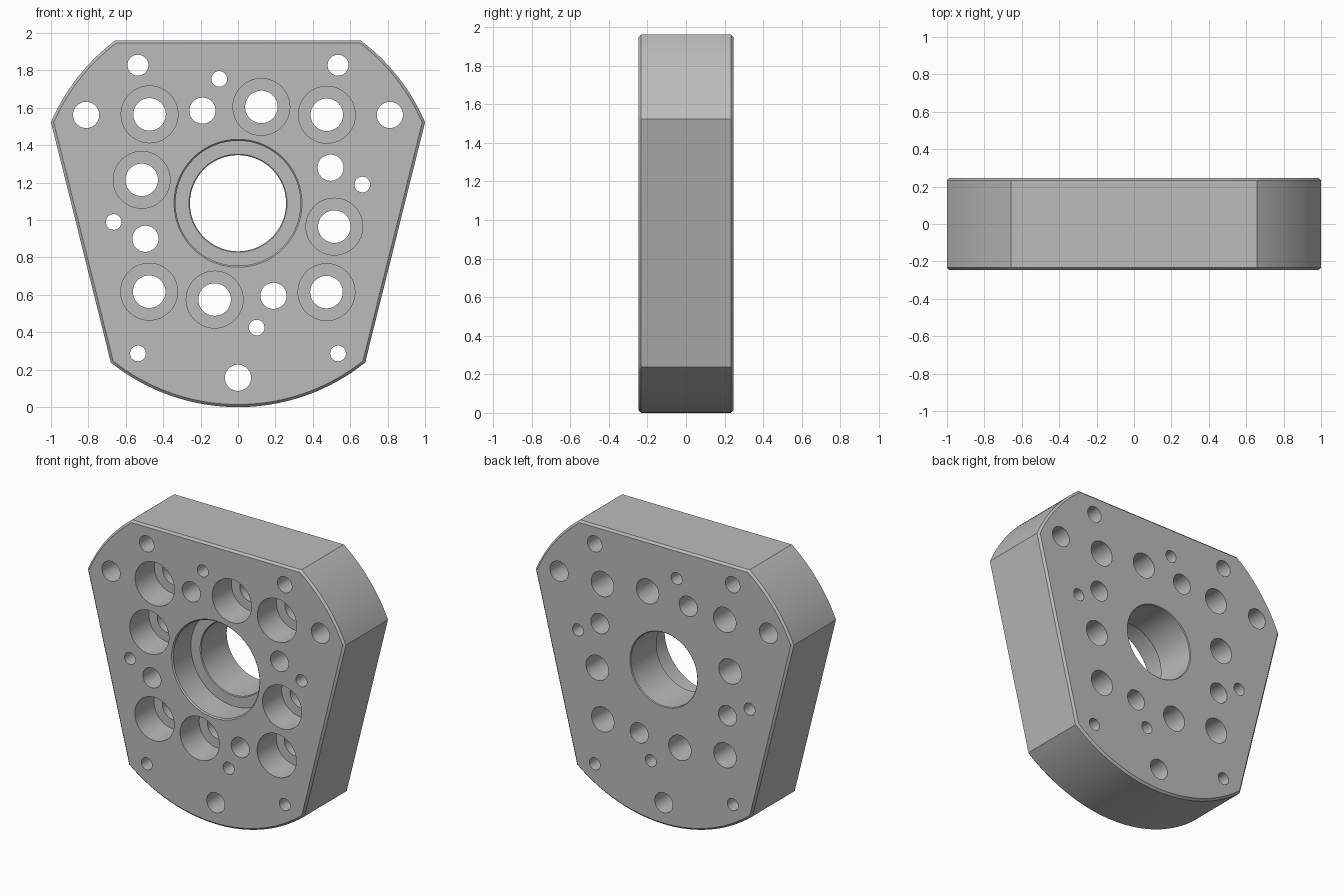
import bpy, bmesh, math

if "Cube" in bpy.data.objects:
    bpy.data.objects.remove(bpy.data.objects["Cube"], do_unlink=True)

HALF = 0.247       # half thickness of the plate
R = 1.09           # outer radius, also the height of the centre
OUT = 0.3          # cutters reach past both faces


def make_object(name, bm):
    bmesh.ops.recalc_face_normals(bm, faces=bm.faces[:])
    mesh = bpy.data.meshes.new(name)
    bm.to_mesh(mesh)
    bm.free()
    obj = bpy.data.objects.new(name, mesh)
    bpy.context.collection.objects.link(obj)
    return obj


def arc(start, end, steps=24):
    """Points on the outer circle between two angles."""
    return [(R * math.cos(a), R + R * math.sin(a))
            for a in (start + (end - start) * i / steps for i in range(steps + 1))]


def lathe(bm, x, z, profile, segments=48):
    """Closed turned solid along y from (y, radius) pairs."""
    rings = []
    for y, r in profile:
        rings.append([bm.verts.new((x + r * math.cos(t), y, z + r * math.sin(t)))
                      for t in (math.tau * i / segments for i in range(segments))])
    for a, b in zip(rings, rings[1:]):
        for i in range(segments):
            j = (i + 1) % segments
            bm.faces.new((a[i], a[j], b[j], b[i]))
    bm.faces.new(rings[0])
    bm.faces.new(rings[-1])


# Plate outline: a disc trimmed flat at the top and along two slanted sides
top = math.asin(0.87 / R)
shoulder = math.acos(1.0 / R)
foot = -math.acos(0.68 / R)
outline = (arc(shoulder, top) + arc(math.pi - top, math.pi - shoulder)
           + arc(math.pi - foot, math.tau + foot, 48))

bm = bmesh.new()
front = bm.faces.new([bm.verts.new((x, -HALF, z)) for x, z in outline])
extruded = bmesh.ops.extrude_face_region(bm, geom=[front], use_keep_orig=True)["geom"]
for v in extruded:
    if isinstance(v, bmesh.types.BMVert):
        v.co.y = HALF
bmesh.ops.recalc_face_normals(bm, faces=bm.faces[:])

# Chamfered rims on both faces
rims = [e for e in bm.edges if abs(e.verts[0].co.y - e.verts[1].co.y) < 0.001]
bmesh.ops.bevel(bm, geom=rims, offset=0.014, offset_type='OFFSET',
                segments=1, profile=0.5, affect='EDGES')
plate = make_object("mounting_plate", bm)

# Hole cutters
bm = bmesh.new()


def drill(x, dz, r):
    lathe(bm, x, R + dz, [(-OUT, r), (OUT, r)])


def counterbore(x, dz):
    floor = -0.035
    lathe(bm, x, R + dz, [(-OUT, 0.152), (floor, 0.152), (floor, 0.087), (OUT, 0.087)])


# Stepped centre bore with fine chamfers
lathe(bm, 0, R, [(-OUT, 0.342), (-HALF, 0.342), (-HALF + 0.008, 0.334),
                 (-0.045, 0.334), (-0.045, 0.262), (-0.04, 0.257),
                 (HALF - 0.005, 0.257), (HALF, 0.262), (OUT, 0.262)], 96)

# Pattern repeated at every quarter turn
for turn in range(4):
    c, s = [(1, 0), (0, 1), (-1, 0), (0, -1)][turn]
    def spin(x, z):
        return x * c - z * s, x * s + z * c
    counterbore(*spin(0.475, 0.473))
    counterbore(*spin(0.125, 0.515))
    drill(*spin(-0.19, 0.495), 0.07)
    drill(*spin(-0.1, 0.665), 0.042)

# Mirrored rim holes
for side in (-1, 1):
    drill(side * 0.535, 0.738, 0.056)
    drill(side * 0.812, 0.472, 0.07)
    drill(side * 0.535, -0.803, 0.042)
drill(0, -0.933, 0.07)
cutter = make_object("hole_cutter", bm)
cutter.hide_render = True

cut = plate.modifiers.new("holes", 'BOOLEAN')
cut.operation = 'DIFFERENCE'
cut.solver = 'EXACT'
cut.object = cutter
bpy.ops.object.select_all(action='DESELECT')
plate.select_set(True)
bpy.context.view_layer.objects.active = plate
bpy.ops.object.modifier_apply(modifier=cut.name)
bpy.data.objects.remove(cutter, do_unlink=True)

# Plain grey metal
grey = bpy.data.materials.new("grey_metal")
grey.use_nodes = True
colour = (0.5, 0.5, 0.5, 1)
grey.diffuse_color = colour
grey.node_tree.nodes["Principled BSDF"].inputs["Base Color"].default_value = colour
plate.data.materials.clear()
plate.data.materials.append(grey)
bpy.ops.object.shade_smooth_by_angle(angle=math.radians(30))
